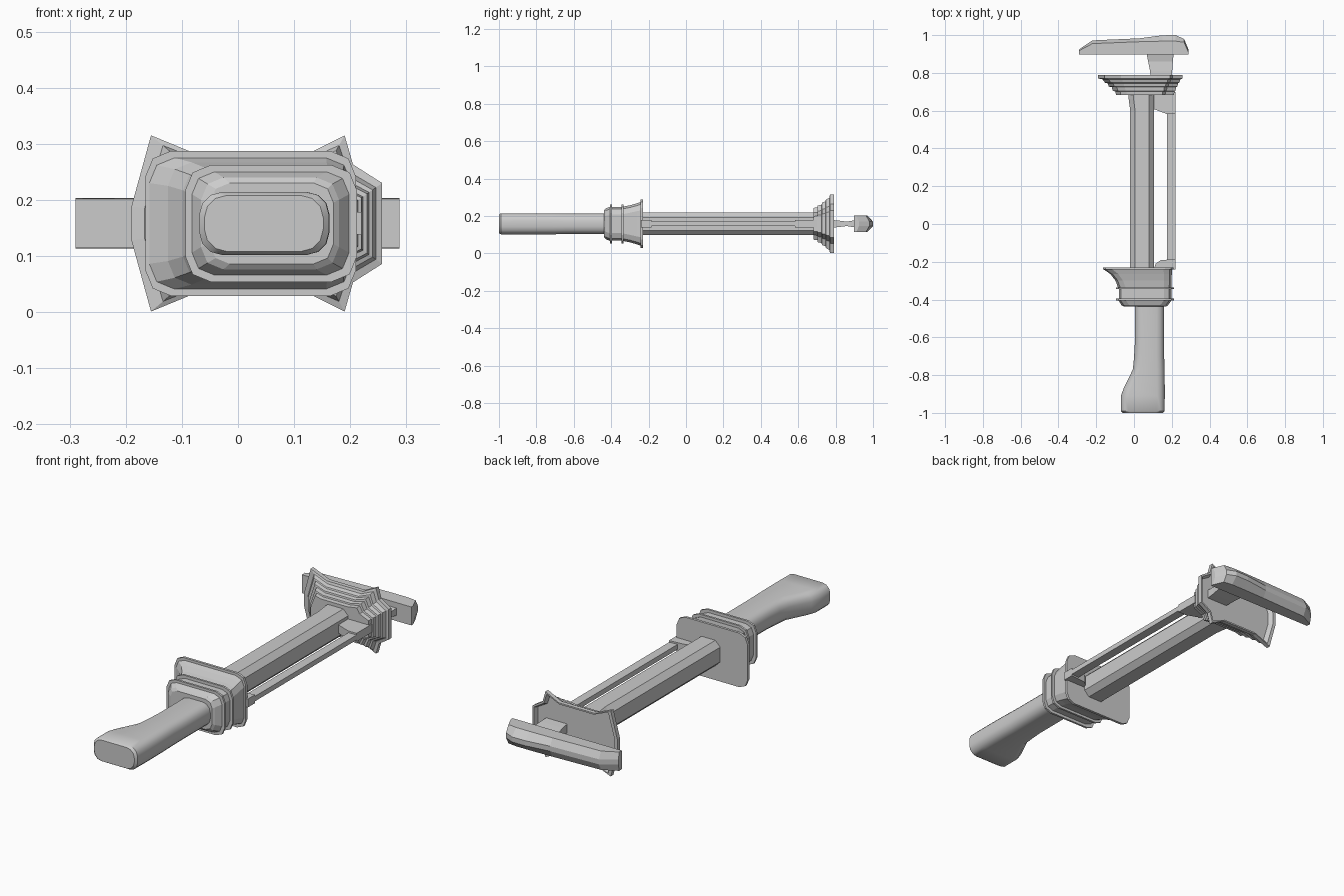
import bpy, bmesh, math

ZC = 0.158  # height of the long axis


def loft(name, rings, smooth=False):
    """Skin closed rings of equal point count and cap both ends."""
    bm = bmesh.new()
    vs = [[bm.verts.new(p) for p in r] for r in rings]
    n = len(rings[0])
    for a, b in zip(vs, vs[1:]):
        for i in range(n):
            j = (i + 1) % n
            bm.faces.new((a[i], a[j], b[j], b[i]))
    bm.faces.new(vs[0][::-1])
    bm.faces.new(vs[-1])
    bmesh.ops.recalc_face_normals(bm, faces=bm.faces)
    me = bpy.data.meshes.new(name)
    bm.to_mesh(me)
    bm.free()
    ob = bpy.data.objects.new(name, me)
    bpy.context.collection.objects.link(ob)
    if smooth:
        bpy.ops.object.select_all(action='DESELECT')
        ob.select_set(True)
        bpy.context.view_layer.objects.active = ob
        bpy.ops.object.shade_smooth_by_angle(angle=math.radians(35))
    return ob


def round_rect(y, x0, x1, h, r, seg=2):
    """Rounded rectangle in the xz plane, half height h."""
    pts = []
    for k, (cx, cz) in enumerate([(x1 - r, h - r), (x0 + r, h - r),
                                  (x0 + r, r - h), (x1 - r, r - h)]):
        for s in range(seg + 1):
            a = math.pi / 2 * (k + s / seg)
            pts.append((cx + r * math.cos(a), y, ZC + cz + r * math.sin(a)))
    return pts


def plate(name, outline, h):
    """Extrude an xy outline symmetrically about the axis height."""
    return loft(name, [[(x, y, ZC + s * h) for x, y in outline] for s in (-1, 1)])


# Grip with a hooked butt end
loft("grip", [round_rect(y, x0, x1, h, 0.04, 3) for y, x0, x1, h in [
    (-1.0, -0.06, 0.152, 0.05), (-0.99, -0.069, 0.162, 0.056),
    (-0.91, -0.069, 0.163, 0.056), (-0.87, -0.055, 0.163, 0.056),
    (-0.77, -0.006, 0.162, 0.056), (-0.71, 0.0, 0.16, 0.056),
    (-0.64, 0.004, 0.16, 0.055), (-0.42, 0.004, 0.16, 0.055)]], True)

# Lower collar: stepped base, two thin ribs, flare toward the left
loft("collar", [round_rect(y, x0, x1, h, r) for y, x0, x1, h, r in [
    (-0.438, -0.05, 0.17, 0.072, 0.035), (-0.43, -0.066, 0.18, 0.082, 0.04),
    (-0.405, -0.082, 0.198, 0.092, 0.04), (-0.405, -0.094, 0.212, 0.104, 0.045),
    (-0.395, -0.094, 0.212, 0.104, 0.045), (-0.395, -0.08, 0.198, 0.09, 0.04),
    (-0.345, -0.08, 0.198, 0.09, 0.04), (-0.345, -0.094, 0.212, 0.104, 0.045),
    (-0.335, -0.094, 0.212, 0.104, 0.045), (-0.335, -0.085, 0.198, 0.092, 0.04),
    (-0.30, -0.098, 0.199, 0.099, 0.04), (-0.265, -0.125, 0.2, 0.109, 0.042),
    (-0.242, -0.158, 0.202, 0.117, 0.045), (-0.242, -0.165, 0.21, 0.129, 0.045),
    (-0.23, -0.165, 0.21, 0.129, 0.045)]])

# Main shaft, chamfered bar
loft("shaft", [round_rect(y, x0, 0.105, 0.061, 0.026, 1) for y, x0 in
               [(-0.24, -0.02), (0.60, -0.02), (0.66, -0.028), (0.69, -0.03)]])

# Thin side rod and its brackets
plate("side_rod", [(0.176, -0.22), (0.219, -0.22), (0.219, 0.66), (0.176, 0.66)], 0.012)
plate("lower_bracket", [(0.105, -0.24), (0.115, -0.21), (0.14, -0.192),
                        (0.22, -0.185), (0.22, -0.24)], 0.02)
plate("upper_bracket", [(0.1, 0.70), (0.1, 0.61), (0.175, 0.582),
                        (0.219, 0.582), (0.219, 0.70)], 0.02)

# Upper guard: flaring steps from a compact base to a horned rim
BASE = [(-0.095, 0.02), (-0.07, 0.085), (-0.04, 0.077), (0.1, 0.077),
        (0.15, 0.085), (0.165, 0.06), (0.212, 0.04)]
RIM = [(-0.19, 0.03), (-0.155, 0.157), (-0.07, 0.122), (0.12, 0.122),
       (0.19, 0.157), (0.205, 0.105), (0.257, 0.072)]


def guard_ring(y, t):
    half = [(a[0] + (b[0] - a[0]) * t, a[1] + (b[1] - a[1]) * t)
            for a, b in zip(BASE, RIM)]
    return ([(x, y, ZC + z) for x, z in half] +
            [(x, y, ZC - z) for x, z in reversed(half)])


loft("upper_guard", [guard_ring(y, t) for y, t in [
    (0.682, 0), (0.702, 0.04), (0.704, 0.18), (0.725, 0.24), (0.727, 0.4),
    (0.745, 0.48), (0.748, 0.62), (0.766, 0.75), (0.77, 1), (0.79, 1),
    (0.79, 0.84), (0.77, 0.7)]])

# Neck joining guard and crosspiece
loft("neck", [[(x0, y, ZC - h), (x1, y, ZC - h), (x1, y, ZC + h), (x0, y, ZC + h)]
              for y, x0, x1, h in [(0.76, 0.09, 0.2, 0.022), (0.81, 0.085, 0.202, 0.018),
                                   (0.86, 0.075, 0.206, 0.012), (0.91, 0.065, 0.21, 0.02)]])

# Crosspiece with a ridged outer edge
loft("crosspiece", [[(x, 0.897, ZC - 0.044), (x, ym, ZC - 0.045), (x, yr, ZC - 0.012),
                     (x, yr, ZC + 0.012), (x, ym, ZC + 0.045), (x, 0.897, ZC + 0.044)]
                    for x, ym, yr in [(-0.29, 0.918, 0.925), (-0.22, 0.955, 0.972),
                                      (0.03, 0.965, 0.983), (0.15, 0.968, 0.999),
                                      (0.22, 0.968, 1.0), (0.265, 0.962, 0.98),
                                      (0.288, 0.91, 0.925)]])
